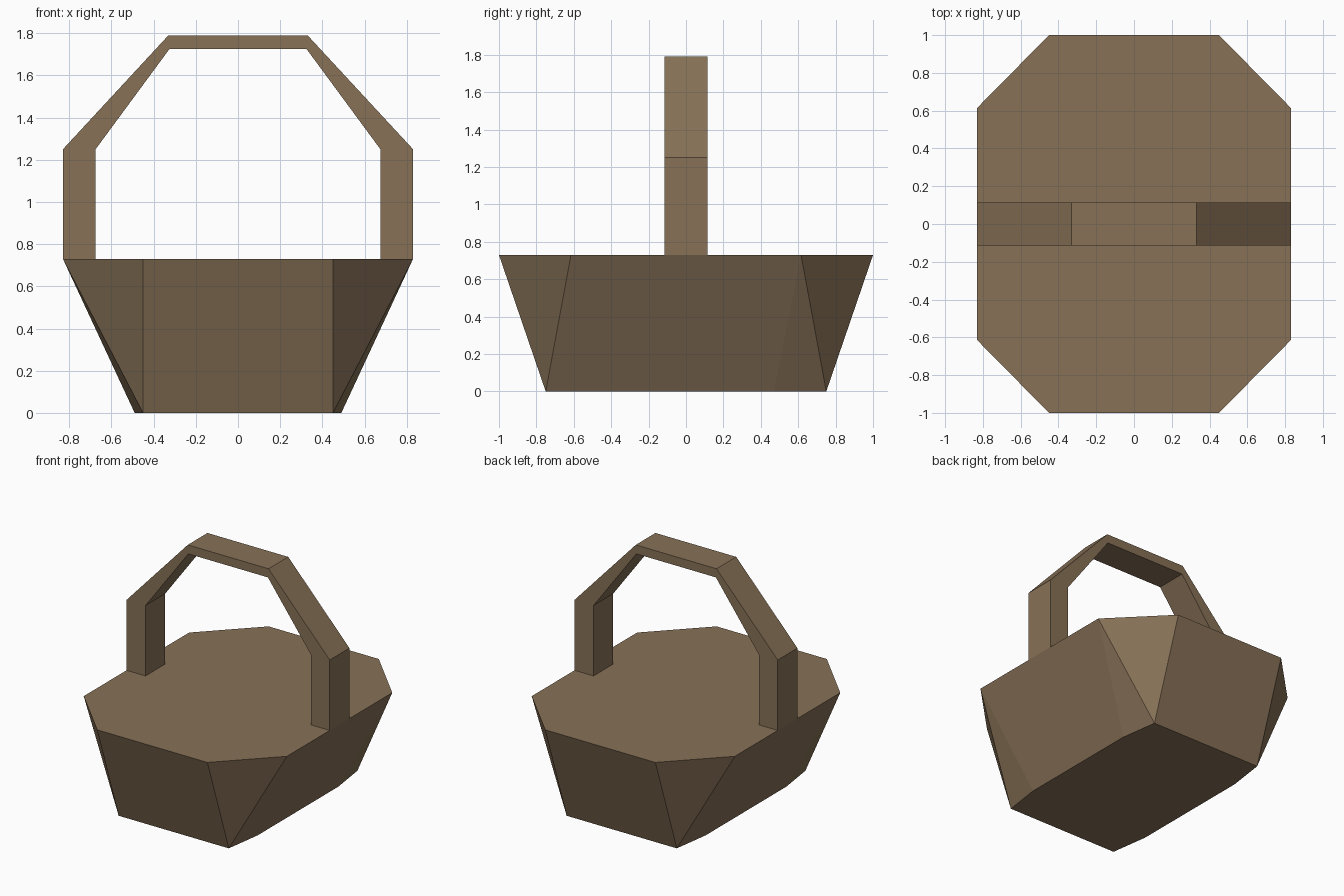
import bpy

if "Cube" in bpy.data.objects:
    bpy.data.objects.remove(bpy.data.objects["Cube"])

brown = bpy.data.materials.new("brown wicker")
brown.diffuse_color = (0.242, 0.165, 0.095, 1)
brown.use_nodes = True
brown.node_tree.nodes["Principled BSDF"].inputs["Base Color"].default_value = brown.diffuse_color


def make(name, verts, faces):
    mesh = bpy.data.meshes.new(name)
    mesh.from_pydata(verts, [], faces)
    mesh.materials.append(brown)
    mesh.update()
    obj = bpy.data.objects.new(name, mesh)
    bpy.context.collection.objects.link(obj)
    return obj


def octagon(end, side, z):
    """Counter-clockwise ring from one end corner and one side corner."""
    (ex, ey), (sx, sy) = end, side
    return [(ex, -ey, z), (sx, -sy, z), (sx, sy, z), (ex, ey, z),
            (-ex, ey, z), (-sx, sy, z), (-sx, -sy, z), (-ex, -ey, z)]


# Basket body: tapered octagon, closed top and bottom
RIM = 0.73
body_verts = octagon((0.45, 0.75), (0.49, 0.47), 0) + octagon((0.45, 1.0), (0.83, 0.615), RIM)
body_faces = [tuple(range(7, -1, -1)), tuple(range(8, 16))]
for i in range(8):
    j = (i + 1) % 8
    a, b, c, d = i, j, j + 8, i + 8
    if i in (0, 4):        # twisted corner panels split from lower end to upper side
        body_faces += [(a, b, c), (a, c, d)]
    elif i in (2, 6):
        body_faces += [(a, b, d), (b, c, d)]
    else:
        body_faces.append((a, b, c, d))
make("basket_body", body_verts, body_faces)

# Handle: four-sided band swept along an angular arch, standing on the rim
HALF = 0.115
right = [((0.83, RIM), (0.675, RIM)), ((0.83, 1.25), (0.675, 1.25)), ((0.33, 1.79), (0.325, 1.725))]
left = [tuple((-x, z) for x, z in pair) for pair in reversed(right)]
verts, faces = [], []
for (ox, oz), (ix, iz) in right + left:
    verts += [(ox, -HALF, oz), (ox, HALF, oz), (ix, HALF, iz), (ix, -HALF, iz)]
for s in range(5):
    for k in range(4):
        n = (k + 1) % 4
        faces.append((4 * s + k, 4 * s + n, 4 * s + 4 + n, 4 * s + 4 + k))
make("handle", verts, faces)
